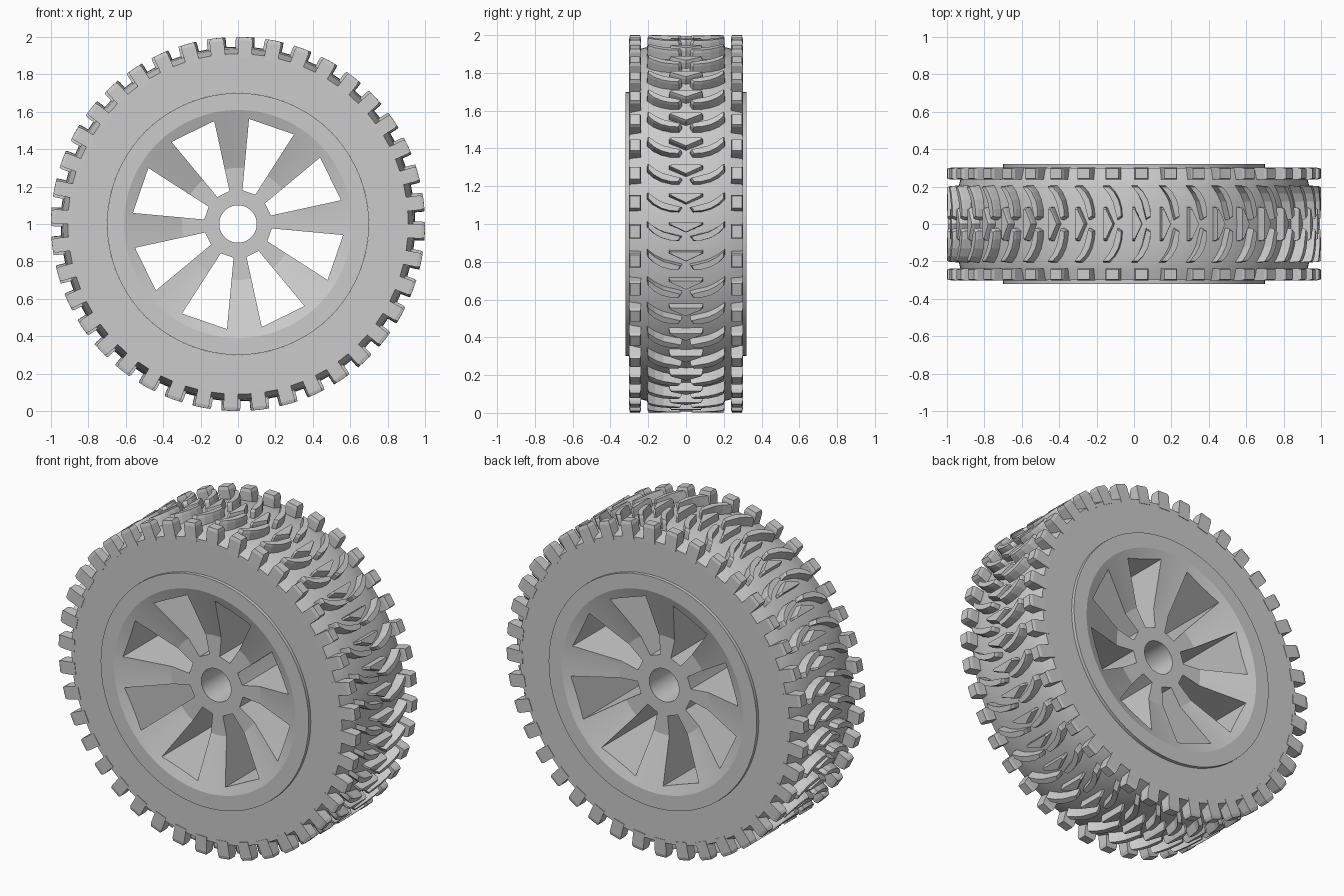
import bpy, bmesh
from math import sin, cos, pi, radians

if "Cube" in bpy.data.objects:
    bpy.data.objects.remove(bpy.data.objects["Cube"])

CZ = 1.0          # axle height
KNOBS = 40        # tread pitches round the tyre


def polar(r, a, y):
    return (r * cos(a), y, CZ + r * sin(a))


def finish(bm, name, smooth=None):
    bmesh.ops.recalc_face_normals(bm, faces=bm.faces)
    me = bpy.data.meshes.new(name)
    bm.to_mesh(me)
    bm.free()
    ob = bpy.data.objects.new(name, me)
    bpy.context.collection.objects.link(ob)
    if smooth:
        smooth_by(ob, smooth)
    return ob


def smooth_by(ob, deg):
    bpy.ops.object.select_all(action='DESELECT')
    ob.select_set(True)
    bpy.context.view_layer.objects.active = ob
    bpy.ops.object.shade_smooth_by_angle(angle=radians(deg))


def lathe(name, profile, segs, closed, smooth=None):
    """Revolve (radius, y) points round the axle."""
    bm = bmesh.new()
    rings = [[bm.verts.new(polar(r, 2 * pi * i / segs, y)) for r, y in profile]
             for i in range(segs)]
    n = len(profile)
    for i in range(segs):
        a, b = rings[i], rings[(i + 1) % segs]
        for j in range(n if closed else n - 1):
            k = (j + 1) % n
            bm.faces.new((a[j], a[k], b[k], b[j]))
    return finish(bm, name, smooth)


def block(bm, outline, a0, r0, r1, chamfer, shrink):
    """Rubber block: outline of (arc, y) raised radially with a chamfered top."""
    cs = sum(p[0] for p in outline) / len(outline)
    cy = sum(p[1] for p in outline) / len(outline)
    rings = []
    for r, k in ((r0, 1.0), (r1 - chamfer, 1 - shrink * 0.3), (r1, 1 - shrink)):
        rings.append([bm.verts.new(polar(r, a0 - (cs + (s - cs) * k), cy + (y - cy) * k))
                      for s, y in outline])
    n = len(outline)
    for lo, hi in zip(rings, rings[1:]):
        for i in range(n):
            j = (i + 1) % n
            bm.faces.new((lo[i], lo[j], hi[j], hi[i]))
    bm.faces.new(rings[0])
    bm.faces.new(rings[-1])


# tyre carcass: flat sidewalls and a slightly crowned tread floor
half = [(0.70, 0.30), (0.91, 0.30), (0.925, 0.25), (0.938, 0.20), (0.945, 0.10)]
tyre = half + [(0.948, 0.0)] + [(r, -y) for r, y in reversed(half)]
lathe("tyre", tyre, 80, False, 25)

# tread outlines, arc length increases clockwise seen from the front
shoulder = [(-0.042, 0.236), (0.042, 0.236), (0.042, 0.303), (-0.042, 0.303)]
arm = [(-0.055, 0.206), (-0.022, 0.165), (0.002, 0.12), (0.015, 0.07), (0.028, 0.02),
       (0.052, 0.035), (0.05, 0.08), (0.036, 0.13), (0.01, 0.175), (-0.022, 0.206)]
wedge = [(-0.05, -0.092), (-0.05, 0.092), (-0.036, 0.092), (0.008, 0.0), (-0.036, -0.092)]

knobs, arms, wedges = bmesh.new(), bmesh.new(), bmesh.new()
for k in range(KNOBS):
    a = radians(-2.3) + 2 * pi * k / KNOBS
    for side in (1, -1):
        block(knobs, [(s, y * side) for s, y in shoulder], a, 0.89, 1.0, 0.018, 0.22)
        block(arms, [(s, y * side) for s, y in arm], a, 0.92, 1.0, 0.015, 0.10)
    block(wedges, wedge, a, 0.92, 0.995, 0.015, 0.15)
finish(knobs, "shoulder_knobs")
finish(arms, "tread_arms")
finish(wedges, "tread_center_wedges")

# rim: solid dished disc, the same on both sides, with an axle hole
half = [(0.10, 0.21), (0.30, 0.21), (0.61, 0.32), (0.70, 0.32)]
rim = lathe("rim", half + [(r, -y) for r, y in reversed(half)], 64, True)

# eight windows cut straight through, leaving the spokes
bm = bmesh.new()
for k in range(8):
    c = 26 + 45 * k
    pts = [(0.565, c - 13), (0.565, c + 13), (0.182, c + 11.5), (0.178, c), (0.182, c - 11.5)]
    lo, hi = [[bm.verts.new(polar(r, radians(d), y)) for r, d in pts] for y in (-0.5, 0.5)]
    bm.faces.new(lo)
    bm.faces.new(hi)
    for i in range(len(pts)):
        j = (i + 1) % len(pts)
        bm.faces.new((lo[i], lo[j], hi[j], hi[i]))
cutter = finish(bm, "window_cutter")
cutter.hide_render = True

mod = rim.modifiers.new("windows", 'BOOLEAN')
mod.operation = 'DIFFERENCE'
mod.solver = 'EXACT'
mod.object = cutter
bpy.context.view_layer.objects.active = rim
bpy.ops.object.modifier_apply(modifier=mod.name)
bpy.data.objects.remove(cutter)
smooth_by(rim, 15)
